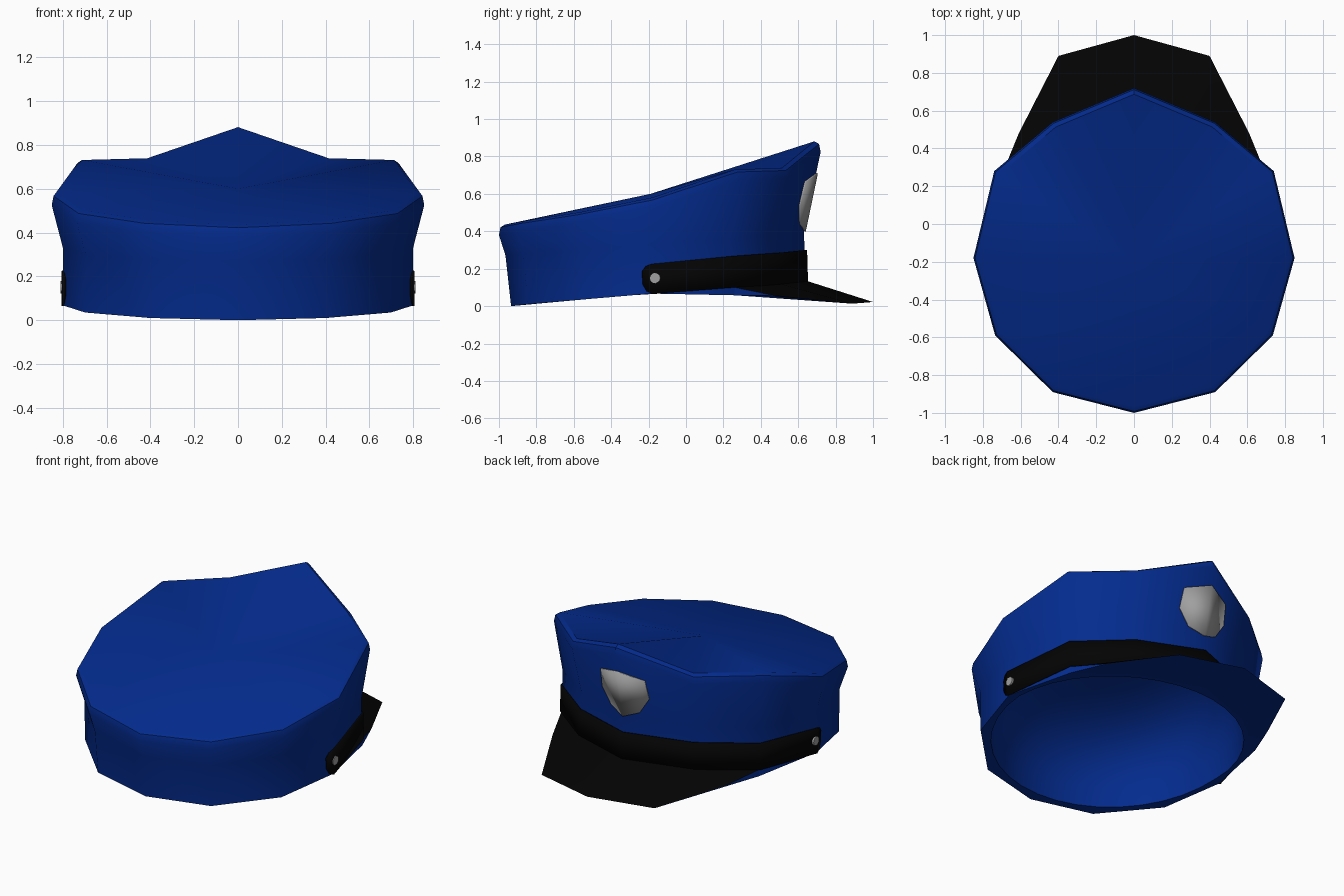
import bpy, bmesh, math

if "Cube" in bpy.data.objects:
    bpy.data.objects.remove(bpy.data.objects["Cube"])


def material(name, rgb):
    m = bpy.data.materials.new(name)
    m.diffuse_color = (*rgb, 1)
    m.use_nodes = True
    m.node_tree.nodes["Principled BSDF"].inputs["Base Color"].default_value = m.diffuse_color
    return m


BLUE = material("navy_blue_cloth", (0.001, 0.024, 0.27))
BLACK = material("black_leather", (0.001, 0.001, 0.001))
GREY = material("grey_metal", (0.35, 0.35, 0.35))

# Half outlines, front centre round the +x side to back centre
BAND = [(0, .645), (.4, .5), (.7, .26), (.797, -.18), (.697, -.555), (.4, -.845), (0, -.935)]
BAND_TOP = [(0, .63), (.4, .485), (.7, .25), (.799, -.18), (.695, -.56), (.405, -.87), (0, -.965)]
CROWN = [(0, .72), (.43, .54), (.74, .28), (.85, -.18), (.735, -.59), (.43, -.89), (0, -1.0)]
BAND_LOW_Z = [.05, .05, .058, .067, .035, .01, .0]
BAND_TOP_Z = [.40, .385, .36, .33, .30, .28, .27]
RIM_Z = [.825, .683, .675, .525, .445, .40, .38]
CENTRE_Y = -.15


def ring(half):
    return half + [(-x, y, z) for x, y, z in half[-2:0:-1]]


def strip(half):
    return [(-x, y, z) for x, y, z in half[:0:-1]] + half


def level(outline, zs, scale=1.0, dz=0.0):
    return ring([(x * scale, CENTRE_Y + (y - CENTRE_Y) * scale, z + dz)
                 for (x, y), z in zip(outline, zs)])


def finish(bm, name, mats, smooth=None):
    bmesh.ops.recalc_face_normals(bm, faces=bm.faces)
    me = bpy.data.meshes.new(name)
    bm.to_mesh(me)
    bm.free()
    ob = bpy.data.objects.new(name, me)
    bpy.context.collection.objects.link(ob)
    for m in mats:
        me.materials.append(m)
    if smooth:
        bpy.ops.object.select_all(action='DESELECT')
        ob.select_set(True)
        bpy.context.view_layer.objects.active = ob
        bpy.ops.object.shade_smooth_by_angle(angle=math.radians(smooth))
    return ob


def bridge(bm, a, b, closed=True):
    n = len(a)
    for i in range(n if closed else n - 1):
        j = (i + 1) % n
        bm.faces.new((a[i], a[j], b[j], b[i]))


def bottom_z(y):
    pts = [(-.935, 0), (-.555, .035), (-.18, .067), (.645, .05)]
    for (y0, z0), (y1, z1) in zip(pts, pts[1:]):
        if y <= y1:
            return z0 + (z1 - z0) * (y - y0) / (y1 - y0)
    return .05


# Cap body: band, flared crown, rounded rim and sloping top
bm = bmesh.new()
levels = [level(BAND, BAND_LOW_Z),
          level(BAND_TOP, BAND_TOP_Z),
          level(CROWN, RIM_Z),
          level(CROWN, RIM_Z, .99, dz=.042),
          level(CROWN, RIM_Z, .962, dz=.056)]
rows = [[bm.verts.new(p) for p in lv] for lv in levels]
for a, b in zip(rows, rows[1:]):
    bridge(bm, a, b)
centre = bm.verts.new((0, -.19, .60))
for i in range(12):
    bm.faces.new((rows[-1][i], rows[-1][(i + 1) % 12], centre))

# Hollow underside: oval opening, lining rises close under the sloping top
N = 36
STEPS = 8
dome = []


def lining_z(y, rise):
    low = bottom_z(y)
    return low + (.58 + .2 * (y + .19) - low) * rise


for k in range(STEPS):
    t = k / STEPS * math.pi / 2
    shrink, rise = math.cos(t) ** .6, math.sin(t) ** .8
    row = []
    for i in range(N):
        a = math.pi / 2 - 2 * math.pi * i / N
        y = CENTRE_Y + .72 * math.sin(a) * shrink
        row.append(bm.verts.new((.745 * math.cos(a) * shrink, y, lining_z(y, rise))))
    dome.append(row)
for i in range(12):
    inner = [dome[0][(3 * i + k) % N] for k in (3, 2, 1, 0)]
    bm.faces.new([rows[0][i], rows[0][(i + 1) % 12]] + inner)
for a, b in zip(dome, dome[1:]):
    bridge(bm, a, b)
apex = bm.verts.new((0, CENTRE_Y, lining_z(CENTRE_Y, 1)))
for i in range(N):
    bm.faces.new((dome[-1][i], dome[-1][(i + 1) % N], apex))
finish(bm, "cap_body", [BLUE], 41)

# Visor: black on top, cloth underneath
bm = bmesh.new()
outer = [(0, 1.0, .022), (.4, .89, .013), (.61, .48, .055)]
top_in = [(0, .645, .135), (.4, .5, .12), (.7, .26, .1)]
low_in = [(x, y, z) for (x, y), z in zip(BAND[:3], BAND_LOW_Z)]
o, t, l = ([bm.verts.new(p) for p in strip(h)] for h in (outer, top_in, low_in))
bridge(bm, o, t, False)
bridge(bm, l, o, False)
bridge(bm, t, l, False)
for e in (0, -1):
    bm.faces.new((o[e], t[e], l[e]))
bmesh.ops.recalc_face_normals(bm, faces=bm.faces)
for f in bm.faces:
    f.material_index = 0 if f.normal.z > .1 else 1
finish(bm, "visor", [BLACK, BLUE], 30)

# Chin strap with rounded ends, wrapped round the front of the band
low = [(0, .648, .13), (.403, .502, .115), (.704, .262, .1), (.801, -.18, .065),
       (.795, -.21, .08), (.789, -.23, .115)]
high_z = [.30, .285, .268, .225, .213, .185]
high = [(x, y - .005, z) for (x, y, _), z in zip(low, high_z)]
bm = bmesh.new()
a, b = ([bm.verts.new(p) for p in strip(h)] for h in (low, high))
bridge(bm, a, b, False)
strap = finish(bm, "chin_strap", [BLACK], 45)
mod = strap.modifiers.new("thickness", 'SOLIDIFY')
mod.thickness = .009
mod.offset = 0

# Strap buttons
for s, side in ((1, "right"), (-1, "left")):
    bpy.ops.mesh.primitive_cylinder_add(vertices=12, radius=.028, depth=.02,
                                        location=(s * .799, -.165, .15),
                                        rotation=(0, math.pi / 2, 0))
    ob = bpy.context.object
    ob.name = side + "_strap_button"
    ob.data.materials.append(GREY)

# Front badge: thin plate folded over the crown's front crease
shield = [(0, .71), (.155, .665), (.165, .54), (.1, .44), (0, .40)]
bm = bmesh.new()


def on_crown(x, z):
    return bm.verts.new((x, .636 + .209 * (z - .4) - .345 * abs(x), z))


right = [on_crown(x, z) for x, z in shield]
left = [right[0]] + [on_crown(-x, z) for x, z in shield[1:-1]] + [right[-1]]
bm.faces.new(right)
bm.faces.new(left[::-1])
badge = finish(bm, "front_badge", [GREY], 45)
mod = badge.modifiers.new("thickness", 'SOLIDIFY')
mod.thickness = .009
mod.offset = 0
